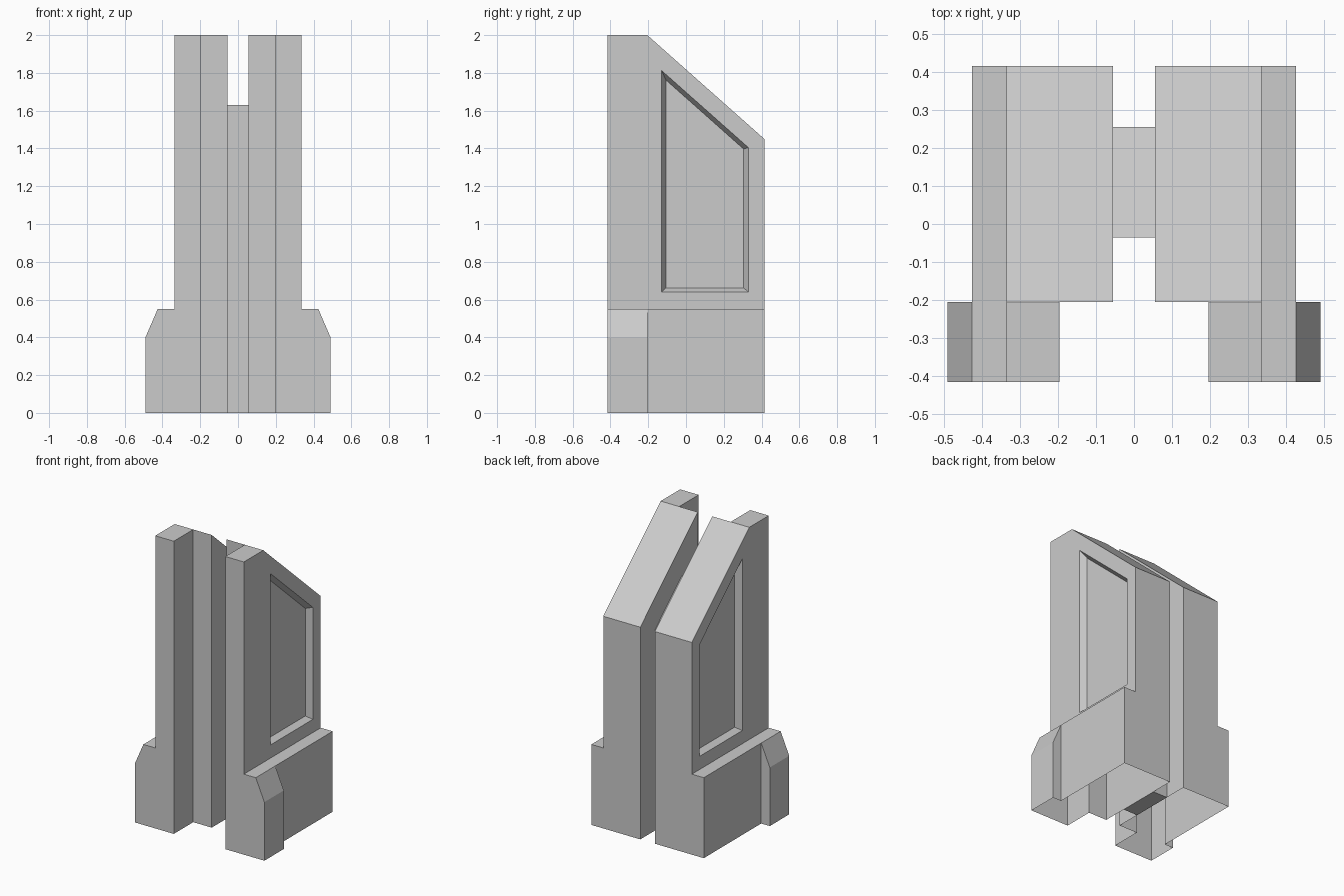
import bpy, bmesh

if "Cube" in bpy.data.objects:
    bpy.data.objects.remove(bpy.data.objects["Cube"])

FRONT, MID, BACK = -0.415, -0.205, 0.415
SLOPE = (2.0 - 1.45) / (BACK - MID)


def face(bm, pts):
    return bm.faces.new([bm.verts.new(p) for p in pts])


def sweep(bm, line, y0, y1, back_top=2.0):
    """Sweep an open x-z line along y; its top points may drop at the back."""
    for (xa, za), (xb, zb) in zip(line, line[1:]):
        face(bm, [(xa, y0, za), (xb, y0, zb),
                  (xb, y1, min(zb, back_top)), (xa, y1, min(za, back_top))])


def cap(bm, line, y):
    face(bm, [(x, y, z) for x, z in line])


def bridge(bm, a, b):
    for i in range(4):
        j = (i + 1) % 4
        face(bm, [a[i], a[j], b[j], b[i]])


def finish(bm, name):
    bmesh.ops.remove_doubles(bm, verts=bm.verts, dist=1e-4)
    bmesh.ops.recalc_face_normals(bm, faces=bm.faces)
    mesh = bpy.data.meshes.new(name)
    bm.to_mesh(mesh)
    bm.free()
    ob = bpy.data.objects.new(name, mesh)
    bpy.context.collection.objects.link(ob)
    return ob


# Side tower, open underneath
bm = bmesh.new()

# Front pillar with chamfered foot
pillar = [(.195, 0), (.195, 2), (.335, 2), (.335, .55), (.425, .55), (.49, .4), (.49, 0)]
sweep(bm, pillar, FRONT, MID)
cap(bm, pillar, FRONT)
cap(bm, [(.425, 0), (.425, .55), (.49, .4), (.49, 0)], MID)

# Sloped main body and wider base
sweep(bm, [(.055, 0), (.055, 2), (.335, 2)], MID, BACK, 1.45)
sweep(bm, [(.335, .55), (.425, .55), (.425, 0)], MID, BACK)
cap(bm, [(.055, 0), (.055, 2), (.195, 2), (.195, 0)], MID)
cap(bm, [(.055, 0), (.055, 1.45), (.335, 1.45), (.335, .55), (.425, .55), (.425, 0)], BACK)

# Recessed side panel
side = [(.335, MID, .55), (.335, BACK, .55), (.335, BACK, 1.45), (.335, MID, 2)]
rim = [(.335, -.13, .64), (.335, .33, .64), (.335, .33, 1.405), (.335, -.13, 1.813)]
floor = [(.295, -.105, .662), (.295, .305, .662), (.295, .305, 1.397), (.295, -.105, 1.761)]
bridge(bm, side, rim)
bridge(bm, rim, floor)
face(bm, floor)

towers = finish(bm, "side_towers")
mirror = towers.modifiers.new("mirror", 'MIRROR')
mirror.use_axis[0] = True
mirror.use_mirror_merge = False

# Connecting wall between the towers, its top parallel to the slopes
bm = bmesh.new()
y0, y1, top = -.035, .255, 1.63
low = top - SLOPE * (y1 - y0)
wall = [(y0, 0), (y1, 0), (y1, low), (y0, top)]
left = [(-.055, y, z) for y, z in wall]
right = [(.055, y, z) for y, z in wall]
face(bm, left)
face(bm, right)
bridge(bm, left, right)
finish(bm, "connecting_wall")
